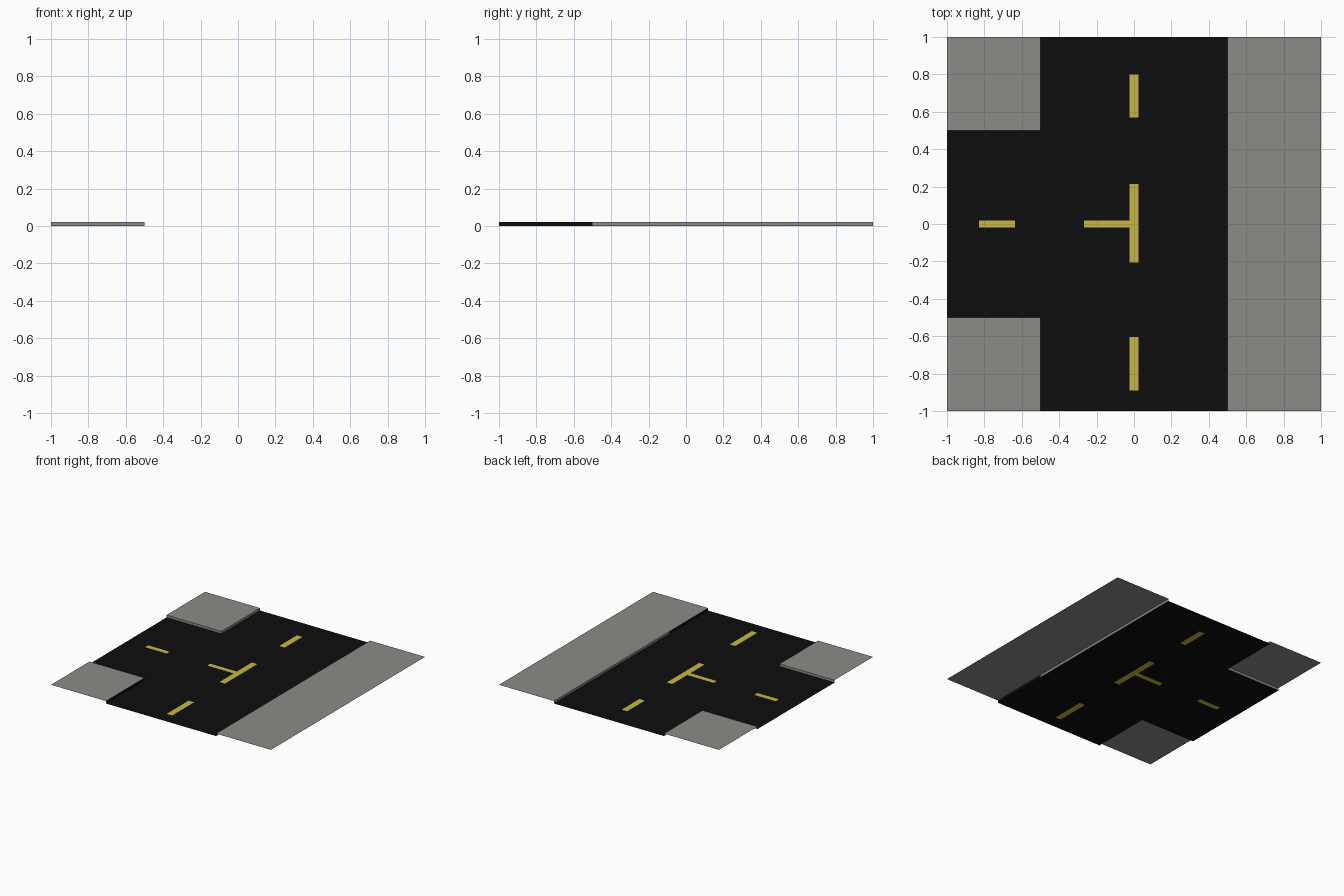
import bpy, bmesh

if "Cube" in bpy.data.objects:
    bpy.data.objects.remove(bpy.data.objects["Cube"])

H = 0.02  # kerb height


def material(name, rgb):
    m = bpy.data.materials.new(name)
    m.diffuse_color = (*rgb, 1)
    m.use_nodes = True
    m.node_tree.nodes["Principled BSDF"].inputs["Base Color"].default_value = m.diffuse_color
    return m


asphalt = material("asphalt", (0.004, 0.004, 0.004))
concrete = material("concrete", (0.26, 0.26, 0.24))
paint = material("yellow_paint", (0.58, 0.48, 0.045))


def make_object(name, bm, mats):
    me = bpy.data.meshes.new(name)
    bmesh.ops.remove_doubles(bm, verts=bm.verts, dist=1e-5)
    bm.to_mesh(me)
    bm.free()
    for m in mats:
        me.materials.append(m)
    ob = bpy.data.objects.new(name, me)
    bpy.context.collection.objects.link(ob)
    return ob


def quad(bm, pts, mat=0):
    bm.faces.new([bm.verts.new(p) for p in pts]).material_index = mat


def flat(bm, x0, x1, y0, y1, z, mat=0):
    quad(bm, [(x0, y0, z), (x1, y0, z), (x1, y1, z), (x0, y1, z)], mat)


def kerb(bm, a, b, mat=0):
    """Upright kerb face from a to b, facing right of the direction a to b."""
    quad(bm, [(*a, 0), (*b, 0), (*b, H), (*a, H)], mat)


# Road: T-shaped sheet with the lane markings cut in as faces
marks = [(-0.025, 0.025, 0.57, 0.80), (-0.025, 0.025, -0.89, -0.605),
         (-0.025, 0.025, -0.205, 0.215), (-0.267, -0.025, -0.02, 0.02),
         (-0.83, -0.635, -0.02, 0.02)]
xs = sorted({-1, -0.5, 0.5} | {v for m in marks for v in m[:2]})
ys = sorted({-1, -0.5, 0.5, 1} | {v for m in marks for v in m[2:]})
bm = bmesh.new()
for x0, x1 in zip(xs, xs[1:]):
    for y0, y1 in zip(ys, ys[1:]):
        cx, cy = (x0 + x1) / 2, (y0 + y1) / 2
        if cx < -0.5 and abs(cy) > 0.5:
            continue
        painted = any(a < cx < b and c < cy < d for a, b, c, d in marks)
        flat(bm, x0, x1, y0, y1, 0, int(painted))
make_object("road", bm, [asphalt, paint])

# Long pavement; the front quarter of its kerb is asphalt coloured
bm = bmesh.new()
flat(bm, 0.5, 1, -1, 1, H)
kerb(bm, (0.5, 1), (0.5, -0.5))
kerb(bm, (0.5, -0.5), (0.5, -1), 1)
make_object("long_pavement", bm, [concrete, asphalt])

# Back corner pavement
bm = bmesh.new()
flat(bm, -1, -0.5, 0.5, 1, H)
kerb(bm, (-1, 0.5), (-0.5, 0.5))
kerb(bm, (-0.5, 0.5), (-0.5, 1))
make_object("back_corner_pavement", bm, [concrete])

# Front corner pavement, with an asphalt coloured kerb on the front road arm
bm = bmesh.new()
flat(bm, -1, -0.5, -1, -0.5, H)
kerb(bm, (-0.5, -0.5), (-1, -0.5))
kerb(bm, (-0.5, -1), (-0.5, -0.5), 1)
make_object("front_corner_pavement", bm, [concrete, asphalt])
